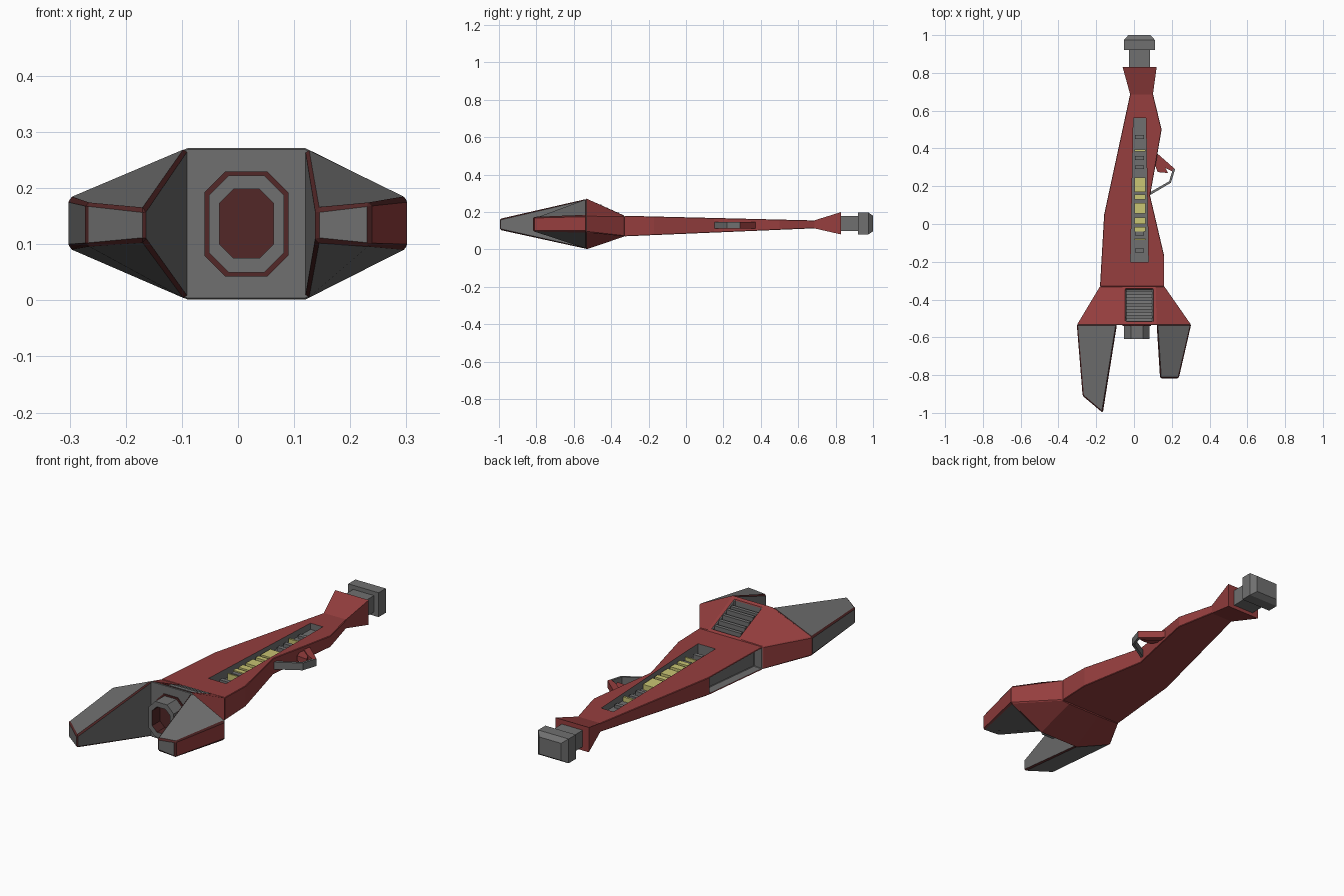
import bpy, bmesh, math

if "Cube" in bpy.data.objects:
    bpy.data.objects.remove(bpy.data.objects["Cube"])


def material(name, rgb):
    m = bpy.data.materials.new(name)
    m.diffuse_color = (*rgb, 1)
    m.use_nodes = True
    m.node_tree.nodes["Principled BSDF"].inputs["Base Color"].default_value = m.diffuse_color
    return m


RED = material("brick red", (0.30, 0.048, 0.048))
GREY = material("mid grey", (0.16, 0.16, 0.16))
DARK = material("dark red", (0.085, 0.02, 0.02))
YELLOW = material("pale yellow", (0.58, 0.55, 0.17))


def finish(name, bm, mats, bevel=0, bevel_mat=-1):
    bmesh.ops.recalc_face_normals(bm, faces=bm.faces)
    me = bpy.data.meshes.new(name)
    bm.to_mesh(me)
    bm.free()
    for m in mats:
        me.materials.append(m)
    ob = bpy.data.objects.new(name, me)
    bpy.context.collection.objects.link(ob)
    if bevel:
        mod = ob.modifiers.new("edge bevel", 'BEVEL')
        mod.width, mod.segments, mod.material = bevel, 1, bevel_mat
        mod.limit_method, mod.angle_limit = 'ANGLE', math.radians(25)
    return ob


def loft(rings):
    """Skin a row of equal-length rings and cap both ends."""
    bm = bmesh.new()
    rows = [[bm.verts.new(p) for p in r] for r in rings]
    n = len(rows[0])
    for a, b in zip(rows, rows[1:]):
        for i in range(n):
            j = (i + 1) % n
            bm.faces.new((a[i], a[j], b[j], b[i]))
    bm.faces.new(rows[0])
    bm.faces.new(rows[-1])
    bmesh.ops.recalc_face_normals(bm, faces=bm.faces)
    bm.normal_update()
    return bm


def rect(y, x0, x1, z0, z1):
    return [(x0, y, z0), (x1, y, z0), (x1, y, z1), (x0, y, z1)]


def octagon(y, x0, x1, z0, z1, c):
    return [(x0 + c, y, z0), (x1 - c, y, z0), (x1, y, z0 + c), (x1, y, z1 - c),
            (x1 - c, y, z1), (x0 + c, y, z1), (x0, y, z1 - c), (x0, y, z0 + c)]


def apply_modifier(ob, name):
    bpy.context.view_layer.objects.active = ob
    bpy.ops.object.modifier_apply(modifier=name)


# Slab body: top-view outline, thinning toward the back
def top_z(y):
    return 0.18 - 0.025 * (y + 0.33) / 1.02


def bottom_z(y):
    return 0.07 + 0.043 * (y + 0.33) / 1.02


outline = [(-0.18, -0.33), (0.16, -0.33), (0.16, -0.17), (0.085, 0.15), (0.117, 0.33),
           (0.146, 0.50), (0.10, 0.69), (-0.02, 0.69), (-0.158, 0.05)]
bm = loft([[(x, y, f(y)) for x, y in outline] for f in (bottom_z, top_z)])
# grey pocket in the left flank
flank = [f for f in bm.faces if f.normal.x < -0.9 and f.calc_center_median().y < 0]
bmesh.ops.inset_individual(bm, faces=flank, thickness=0.007)
pocket = bmesh.ops.inset_individual(bm, faces=flank, thickness=0.001, depth=-0.045)["faces"]
for f in flank + pocket:
    f.material_index = 1
body = finish("main_body", bm, [RED, GREY], 0.005)
apply_modifier(body, "edge bevel")

# Long slot cut into the top
FLOOR = 0.128
cut = loft([rect(-0.20, -0.018, 0.076, FLOOR, 0.3), rect(0.56, -0.003, 0.063, FLOOR, 0.3)])
for f in cut.faces:
    f.material_index = 1
cutter = finish("slot_cutter", cut, [RED, GREY])
cutter.hide_render = True
mod = body.modifiers.new("slot", 'BOOLEAN')
mod.operation, mod.object, mod.solver = 'DIFFERENCE', cutter, 'EXACT'
apply_modifier(body, "slot")
bpy.data.objects.remove(cutter)

# Yellow cells lying in the slot
for i, (y0, y1) in enumerate([(-0.085, -0.078), (-0.04, -0.015), (0.0, 0.035), (0.055, 0.11),
                              (0.13, 0.155), (0.17, 0.245), (0.385, 0.395)]):
    finish(f"yellow_cell_{i + 1}",
           loft([rect(y, 0.002, 0.06, FLOOR - 0.005, top_z(y) - 0.012) for y in (y0, y1)]), [YELLOW])
# Grey bars between the cells
for i, y in enumerate([-0.15, -0.06, 0.29, 0.34, 0.45]):
    finish(f"slot_bar_{i + 1}",
           loft([rect(y + d, 0.006, 0.054, FLOOR - 0.005, top_z(y) - 0.018) for d in (0, 0.02)]), [GREY])


# Flared head: eight-sided section widening toward the front
def head_ring(y, x0, x1, a, b, zo, zi):
    return [(x0, y, zo[0]), (a, y, zi[0]), (b, y, zi[0]), (x1, y, zo[0]),
            (x1, y, zo[1]), (b, y, zi[1]), (a, y, zi[1]), (x0, y, zo[1])]


def slope_z(y):
    return 0.181 + 0.092 * (-0.33 - y) / 0.205


bm = loft([head_ring(-0.33, -0.18, 0.16, -0.06, 0.115, (0.07, 0.18), (0.069, 0.181)),
           head_ring(-0.535, -0.303, 0.303, -0.09, 0.12, (0.093, 0.182), (0.0, 0.273))])
for f in bm.faces:
    if f.normal.y < -0.9:
        f.material_index = 1
# vent recess: straight-sided well in the sloping top
top = [f for f in bm.faces if f.normal.z > 0.7 and abs(f.calc_center_median().x - 0.02) < 0.03]
bmesh.ops.inset_individual(bm, faces=top, thickness=0.012)
for v in top[0].verts:
    y = -0.345 if v.co.y > -0.43 else -0.515
    v.co = (-0.045 if v.co.x < 0.02 else 0.10, y, slope_z(y))
walls = bmesh.ops.inset_individual(bm, faces=top, thickness=0.001)["faces"]
for v in top[0].verts:
    v.co.z -= 0.045
for f in top + walls:
    f.material_index = 1
finish("flared_head", bm, [RED, GREY], 0.004)

# Stepped vent slats
for i in range(5):
    y = -0.358 - 0.031 * i
    z = slope_z(y) + (0.004 if i < 4 else -0.006)
    finish(f"vent_slat_{i + 1}", loft([rect(y - d, -0.043, 0.098, z - 0.05, z)
                                       for d in (0, 0.017)]), [GREY])

# Front prongs: left one long and pointed, right one short with a red outer side
for side, name, inner, tip in [(-1, "left_prong", -0.09, [(-0.272, -0.91), (-0.165, -1.0)]),
                               (1, "right_prong", 0.12, [(0.237, -0.817), (0.138, -0.817)])]:
    (ox, oy), (ix, iy) = tip
    base = [(side * 0.303, -0.53, 0.093), (side * 0.303, -0.53, 0.182),
            (inner, -0.53, 0.273), (inner, -0.53, 0.0)]
    end = [(ox, oy, 0.095), (ox, oy, 0.175), (ix, iy, 0.163), (ix, iy, 0.105)]
    bm = loft([base, end])
    for f in bm.faces:
        if side > 0 and f.normal.x > 0.9:
            f.material_index = 1
    finish(name, bm, [GREY, RED, DARK], 0.007, 2)

# Muzzle: octagonal tube with a dark red bore, and a thin dark collar around it
outer, bore = (-0.052, 0.082, 0.05, 0.222, 0.035), (-0.033, 0.063, 0.075, 0.198, 0.025)
bm = loft([octagon(-0.52, *outer), octagon(-0.61, *outer), octagon(-0.61, *bore), octagon(-0.55, *bore)])
for f in bm.faces:
    c = f.calc_center_median()
    if -0.60 < c.y < -0.54 and max(abs(c.x - 0.015) / 0.055, abs(c.z - 0.136) / 0.07) < 0.89:
        f.material_index = 1
finish("muzzle", bm, [GREY, DARK])
finish("muzzle_collar", loft([octagon(y, -0.06, 0.09, 0.042, 0.23, 0.038) for y in (-0.53, -0.539)]), [DARK])

# Rear flare, neck and end cap
finish("rear_flare", loft([rect(0.685, -0.02, 0.10, 0.113, 0.155),
                           rect(0.83, -0.06, 0.12, 0.08, 0.20)]), [RED])
finish("rear_neck", loft([rect(0.82, -0.027, 0.085, 0.098, 0.178),
                          rect(0.93, -0.027, 0.085, 0.098, 0.178)]), [GREY])
finish("end_cap", loft([rect(0.92, -0.053, 0.11, 0.08, 0.198), rect(0.975, -0.053, 0.11, 0.08, 0.198),
                        rect(1.0, -0.03, 0.087, 0.097, 0.18)]), [GREY])


# Trigger guard: thin grey strip and a thicker red arm on the right flank
def plate(name, pts, z0, z1, mat):
    finish(name, loft([[(x, y, z) for x, y in pts] for z in (z0, z1)]), [mat])


plate("guard_strip", [(0.08, 0.15), (0.195, 0.218), (0.218, 0.29), (0.206, 0.29), (0.186, 0.226),
                      (0.08, 0.165)], 0.113, 0.148, GREY)
plate("guard_arm", [(0.11, 0.385), (0.12, 0.335), (0.165, 0.298), (0.206, 0.276), (0.218, 0.29)],
      0.113, 0.148, RED)
plate("trigger", [(0.105, 0.33), (0.125, 0.275), (0.18, 0.27), (0.165, 0.30), (0.12, 0.345)],
      0.118, 0.143, RED)
